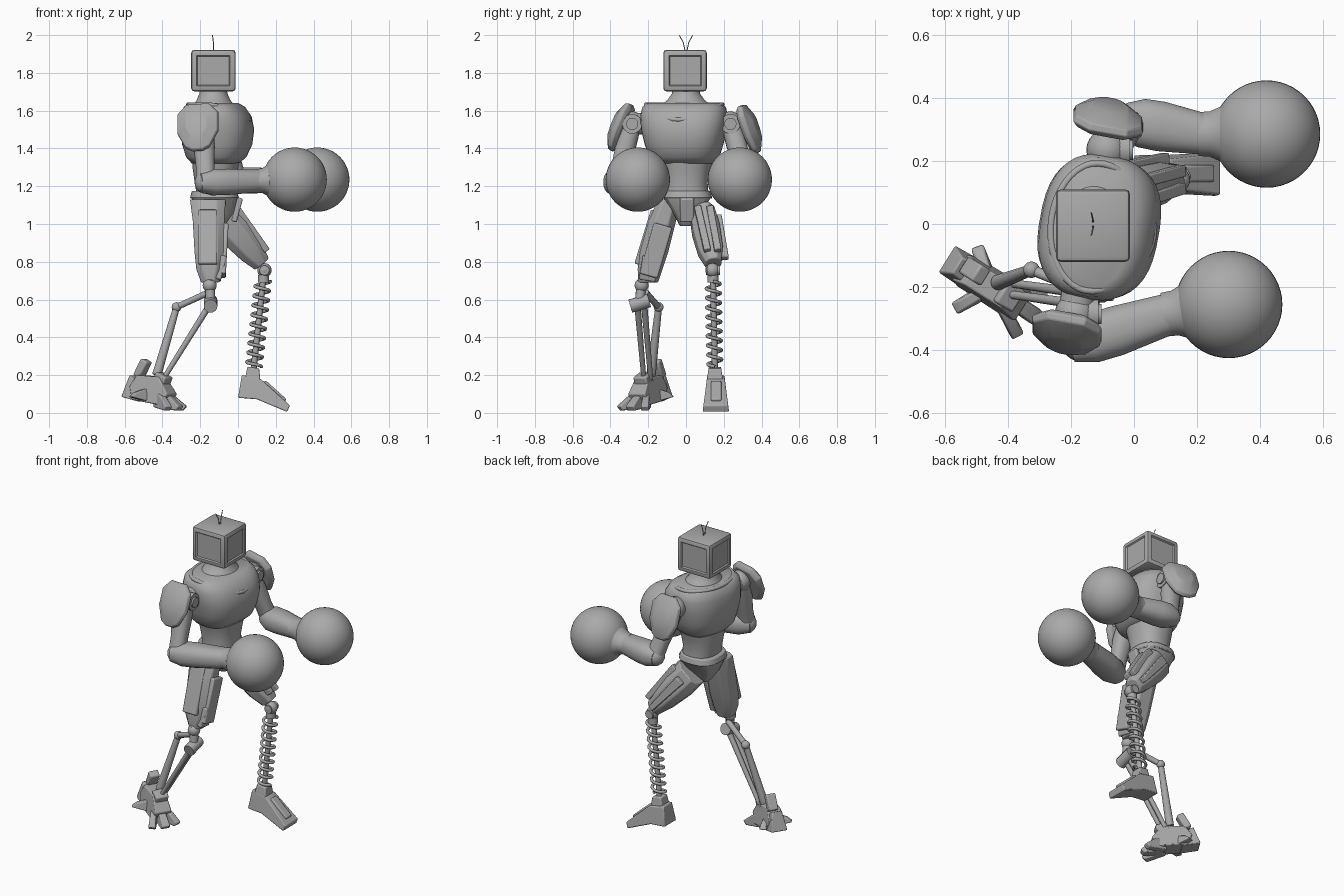
import bpy, bmesh, math
from mathutils import Vector, Matrix

if "Cube" in bpy.data.objects:
    bpy.data.objects.remove(bpy.data.objects["Cube"], do_unlink=True)

GREY = bpy.data.materials.new("plain_grey")
GREY.use_nodes = True
GREY.diffuse_color = (0.4, 0.4, 0.4, 1)
GREY.node_tree.nodes["Principled BSDF"].inputs["Base Color"].default_value = (0.4, 0.4, 0.4, 1)
TWIST = Vector((0.18, 0.98, 0))  # shoulder line


def finish(name, bm, bevel=0.0, angle=35):
    bmesh.ops.recalc_face_normals(bm, faces=bm.faces)
    mesh = bpy.data.meshes.new(name)
    bm.to_mesh(mesh)
    bm.free()
    mesh.materials.append(GREY)
    ob = bpy.data.objects.new(name, mesh)
    bpy.context.collection.objects.link(ob)
    bpy.ops.object.select_all(action="DESELECT")
    ob.select_set(True)
    bpy.context.view_layer.objects.active = ob
    bpy.ops.object.shade_smooth_by_angle(angle=math.radians(angle))
    if bevel:
        mod = ob.modifiers.new("soft_edges", "BEVEL")
        mod.width = bevel
        mod.segments = 2
    return ob


def loft(name, stations, n=24, power=2.0, side=(0, 1, 0), axis=None, bevel=0.0, angle=35):
    """Skin rings given as (centre, half width along side, half depth)."""
    bm = bmesh.new()
    t = Vector(axis) if axis else Vector(stations[-1][0]) - Vector(stations[0][0])
    t.normalize()
    s = Vector(side)
    s = (s - t * s.dot(t)).normalized()
    d = s.cross(t)
    rings = []
    for c, a, b in stations:
        ring = []
        for i in range(n):
            q = 2 * math.pi * (i + 0.5) / n
            u, v = math.cos(q), math.sin(q)
            u = math.copysign(abs(u) ** (2 / power), u)
            v = math.copysign(abs(v) ** (2 / power), v)
            ring.append(bm.verts.new(Vector(c) + s * a * u + d * b * v))
        rings.append(ring)
    for r0, r1 in zip(rings, rings[1:]):
        for i in range(n):
            j = (i + 1) % n
            bm.faces.new((r0[i], r0[j], r1[j], r1[i]))
    bm.faces.new(rings[0])
    bm.faces.new(rings[-1])
    return finish(name, bm, bevel, angle)


def rod(name, p, q, r0, r1=None, n=12):
    return loft(name, [(p, r0, r0), (q, r1 or r0, r1 or r0)], n, side=(0.3, 1, 0.1))


def ball(name, c, r, n=24):
    bm = bmesh.new()
    bmesh.ops.create_uvsphere(bm, u_segments=n, v_segments=n // 2, radius=r,
                              matrix=Matrix.Translation(c))
    return finish(name, bm, angle=60)


def block(name, c, size, yaw=0, pitch=0, roll=0, bevel=0.008):
    bm = bmesh.new()
    m = (Matrix.Translation(c) @ Matrix.Rotation(math.radians(yaw), 4, "Z")
         @ Matrix.Rotation(math.radians(pitch), 4, "Y")
         @ Matrix.Rotation(math.radians(roll), 4, "X") @ Matrix.Diagonal((*size, 1)))
    bmesh.ops.create_cube(bm, size=1, matrix=m)
    return finish(name, bm, bevel)


def prism(name, outline, w0, w1, origin=(0, 0, 0), yaw=0, bevel=0.006):
    """Side outline in x and z; half width goes from w0 at the bottom to w1 at the top."""
    bm = bmesh.new()
    lo, hi = min(z for x, z in outline), max(z for x, z in outline)
    sides = []
    for sg in (-1, 1):
        sides.append([bm.verts.new((x, sg * (w0 + (w1 - w0) * (z - lo) / (hi - lo)), z))
                      for x, z in outline])
    for f in sides:
        bm.faces.new(f)
    for i in range(len(outline)):
        j = (i + 1) % len(outline)
        bm.faces.new((sides[0][i], sides[0][j], sides[1][j], sides[1][i]))
    m = Matrix.Translation(origin) @ Matrix.Rotation(math.radians(yaw), 4, "Z")
    bmesh.ops.transform(bm, matrix=m, verts=bm.verts)
    return finish(name, bm, bevel)


def tube(name, points, r, cyclic=False):
    cu = bpy.data.curves.new(name, "CURVE")
    cu.dimensions = "3D"
    cu.bevel_depth = r
    cu.bevel_resolution = 2
    sp = cu.splines.new("POLY")
    sp.points.add(len(points) - 1)
    for p, co in zip(sp.points, points):
        p.co = (*co, 1)
    sp.use_cyclic_u = cyclic
    cu.materials.append(GREY)
    ob = bpy.data.objects.new(name, cu)
    bpy.context.collection.objects.link(ob)
    return ob


# Head: rounded box with a recessed panel on each side and the face
bm = bmesh.new()
bmesh.ops.create_cube(bm, size=1, matrix=Matrix.Translation((-0.13, -0.005, 1.812))
                      @ Matrix.Diagonal((0.235, 0.23, 0.22, 1)))
bmesh.ops.bevel(bm, geom=bm.edges[:], offset=0.016, segments=2, profile=0.5, affect="EDGES")
panels = [f for f in bm.faces if f.calc_area() > 0.02 and abs(f.normal.z) < 0.5]
bmesh.ops.inset_individual(bm, faces=panels, thickness=0.018)
bmesh.ops.inset_individual(bm, faces=panels, thickness=0.008, depth=-0.008)
finish("head", bm)
for sg in (-1, 1):
    tube("antenna", [(-0.13, sg * 0.004, 1.91), (-0.13, sg * 0.014, 1.96),
                     (-0.135, sg * 0.035, 1.999)], 0.0025)
loft("neck", [((-0.12, 0, 1.56), 0.18, 0.15), ((-0.125, 0, 1.62), 0.145, 0.115),
              ((-0.13, 0, 1.655), 0.1, 0.09), ((-0.13, 0, 1.69), 0.075, 0.075),
              ((-0.13, 0, 1.72), 0.07, 0.07)], 32, axis=(0, 0, 1), angle=60)

# Torso
loft("chest", [((-0.12, -0.01, 1.32), 0.15, 0.12), ((-0.115, -0.01, 1.355), 0.185, 0.155),
               ((-0.11, -0.01, 1.42), 0.205, 0.18), ((-0.11, -0.01, 1.50), 0.225, 0.19),
               ((-0.115, -0.01, 1.57), 0.23, 0.18), ((-0.125, -0.01, 1.62), 0.22, 0.155),
               ((-0.13, -0.01, 1.64), 0.19, 0.125)],
     40, 2.6, side=TWIST, axis=(0, 0, 1), angle=60)
collar = []
for i in range(40):
    q = 2 * math.pi * i / 40
    dip = max(0, math.cos(q)) ** 2
    collar.append((-0.125 + 0.135 * math.cos(q) + 0.05 * dip + 0.03 * math.sin(q),
                   -0.01 + 0.2 * math.sin(q) - 0.03 * math.cos(q), 1.632 - 0.08 * dip))
tube("collar_rim", collar, 0.012, True)
loft("abdomen", [((-0.115, 0, 1.16), 0.12, 0.105), ((-0.12, 0, 1.22), 0.115, 0.11),
                 ((-0.12, 0, 1.29), 0.13, 0.12), ((-0.115, 0, 1.37), 0.15, 0.13)],
     32, 2.3, axis=(0, 0, 1), angle=60)
loft("belt", [((-0.125, 0.005, 1.135), 0.135, 0.13), ((-0.125, 0.005, 1.175), 0.125, 0.12)],
     32, 2.6, axis=(0, 0, 1), bevel=0.006)
loft("pelvis", [((-0.12, 0.005, 0.99), 0.04, 0.05), ((-0.12, 0.005, 1.06), 0.075, 0.1),
                ((-0.125, 0.005, 1.14), 0.13, 0.125)], 12, 3, axis=(0, 0, 1), bevel=0.004)
block("pelvis_plate", (-0.005, 0.005, 1.075), (0.03, 0.075, 0.13), pitch=15)


# Arms: shoulder joint, shield pad, upper arm, elbow, forearm and glove
def arm(side, shoulder, elbow, cuff, glove, pad, lean):
    sg = 1 if side == "left" else -1
    sh, el, cu, gl = (Vector(v) for v in (shoulder, elbow, cuff, glove))
    rod(side + "_shoulder_axle", sh - TWIST * sg * 0.09, sh + TWIST * sg * 0.05, 0.06, 0.05, 24)
    ball(side + "_shoulder", sh, 0.066)
    rod(side + "_shoulder_disc", sh, sh + Vector((0.072, 0, 0)), 0.052, n=24)
    rod(side + "_shoulder_hub", sh, sh + Vector((0.082, 0, 0)), 0.032, n=24)
    up = Vector((0, -sg * lean, 1)).normalized()
    out = (TWIST * sg - up * (TWIST * sg).dot(up)).normalized()
    pc = Vector(pad)
    # The pad is a domed shield with a tall many-sided outline
    bm = bmesh.new()
    across = up.cross(out)
    outline = [(-0.55, 1), (0.55, 1), (1, 0.6), (1, -0.2), (0.6, -0.85),
               (0.25, -1), (-0.25, -1), (-0.6, -0.85), (-1, -0.2), (-1, 0.6)]
    rings = [[bm.verts.new(pc + across * x * 0.112 * k + up * z * 0.135 * k + out * h)
              for x, z in outline] for k, h in ((0.85, -0.035), (1, -0.015), (0.95, 0.005), (0.5, 0.035))]
    for a, b in zip(rings, rings[1:]):
        for i in range(len(outline)):
            j = (i + 1) % len(outline)
            bm.faces.new((a[i], a[j], b[j], b[i]))
    bm.faces.new(rings[0])
    bm.faces.new(rings[-1])
    finish(side + "_shoulder_pad", bm, 0.004)
    loft(side + "_upper_arm", [(sh, 0.05, 0.05), (sh.lerp(el, 0.35), 0.055, 0.058),
                               (sh.lerp(el, 0.7), 0.046, 0.05), (el, 0.05, 0.052)], 16, 2.4)
    ball(side + "_elbow", el, 0.06)
    loft(side + "_forearm", [(el.lerp(cu, -0.12), 0.055, 0.05), (el.lerp(cu, 0.12), 0.078, 0.07),
                             (el.lerp(cu, 0.4), 0.08, 0.07), (cu, 0.066, 0.06)], 20, 2.4)
    d = (gl - cu).normalized()
    loft(side + "_glove_cuff", [(cu - d * 0.015, 0.07, 0.062), (cu + d * 0.02, 0.072, 0.066),
                                (cu + d * 0.06, 0.09, 0.09), (cu + d * 0.1, 0.125, 0.125)],
         32, angle=60)
    ball(side + "_glove", gl, 0.17, 48)


arm("right", (-0.185, -0.285, 1.53), (-0.17, -0.375, 1.22), (0.11, -0.285, 1.228),
    (0.3, -0.255, 1.235), (-0.215, -0.355, 1.515), 0.42)
arm("left", (-0.085, 0.235, 1.53), (-0.005, 0.325, 1.23), (0.22, 0.285, 1.232),
    (0.42, 0.285, 1.235), (-0.08, 0.345, 1.505), 0.35)

# Right thigh with armour plates and knee
loft("right_thigh", [((-0.16, -0.09, 1.13), 0.06, 0.1), ((-0.155, -0.125, 1.02), 0.078, 0.09),
                     ((-0.15, -0.17, 0.85), 0.08, 0.085), ((-0.15, -0.19, 0.76), 0.07, 0.075),
                     ((-0.148, -0.2, 0.69), 0.055, 0.05)], 8, 2.6, axis=(0, 0, 1), bevel=0.006)
block("right_thigh_plate", (-0.075, -0.16, 0.86), (0.035, 0.1, 0.28), roll=-16, pitch=3)
block("right_thigh_side_plate", (-0.16, -0.215, 0.93), (0.1, 0.03, 0.3), roll=-17)
block("right_knee_guard", (-0.095, -0.195, 0.765), (0.04, 0.09, 0.13), pitch=14, roll=-10)
ball("right_knee", (-0.15, -0.235, 0.675), 0.037)
rod("right_knee_link", (-0.15, -0.235, 0.7), (-0.145, -0.245, 0.58), 0.026)
rod("right_shin_axle", (-0.145, -0.295, 0.565), (-0.145, -0.195, 0.595), 0.036, n=16)

# Right shin: a triangle of rods
heel, ankle = (-0.325, -0.145, 0.56), (-0.43, -0.185, 0.2)
rod("right_shin_brace", (-0.15, -0.215, 0.64), heel, 0.017)
ball("right_shin_pivot", heel, 0.026)
rod("right_shin_back_rod", heel, ankle, 0.018, 0.025)
for dy in (-0.018, 0.018):
    rod("right_shin_front_rod", (-0.145, -0.24 + dy, 0.58), (-0.395, -0.205 + dy, 0.18), 0.017, 0.013)

# Right foot: a body, heel pieces and fanned toes
foot = (-0.45, -0.2, 0)
prism("right_foot_body", [(-0.1, 0.07), (0.08, 0.04), (0.12, 0.1), (0.06, 0.19), (-0.08, 0.2),
                          (-0.12, 0.14)], 0.06, 0.04, foot, -32)
prism("right_heel", [(-0.17, 0.085), (-0.06, 0.06), (-0.05, 0.15), (-0.13, 0.2)],
      0.055, 0.03, foot, -32)
block("right_heel_spur", (-0.505, -0.15, 0.235), (0.045, 0.06, 0.1), -32, 30)
block("right_ankle_guard", (-0.4, -0.225, 0.175), (0.07, 0.08, 0.06), -32, 25)
for yaw, w in ((-62, 0.022), (-34, 0.028), (-6, 0.022)):
    prism("right_toe", [(0.04, 0.03), (0.16, 0.012), (0.18, 0.035), (0.12, 0.085), (0.04, 0.12)],
          w, w * 0.7, foot, yaw)
for yaw in (150, 110, -150):
    prism("right_heel_claw", [(0.04, 0.06), (0.14, 0.085), (0.11, 0.11), (0.04, 0.13)],
          0.025, 0.015, foot, yaw)

# Left thigh reaching forward, with long plates
hip, knee = Vector((-0.1, 0.085, 1.06)), Vector((0.125, 0.145, 0.79))
loft("left_thigh", [(hip, 0.07, 0.095), (hip.lerp(knee, 0.35), 0.078, 0.095),
                    (hip.lerp(knee, 0.75), 0.07, 0.075), (knee, 0.045, 0.05)], 8, 2.6, bevel=0.006)
for k, (off, w) in enumerate([((0.06, -0.03, 0.05), 0.02), ((0.06, 0.035, 0.05), 0.02),
                              ((0.0, 0.068, 0.0), 0.032)]):
    o = Vector(off)
    loft("left_thigh_plate", [(hip.lerp(knee, 0.1) + o, w, 0.03), (hip.lerp(knee, 0.9) + o * 0.85, w, 0.018)],
         4, 8, bevel=0.005)
ball("left_knee", (0.14, 0.14, 0.755), 0.038)
rod("left_knee_axle", (0.14, 0.105, 0.755), (0.14, 0.18, 0.755), 0.026, n=16)

# Left shin: a rod inside a spring
top, low = Vector((0.135, 0.143, 0.72)), Vector((0.083, 0.153, 0.235))
rod("left_shin_rod", top, low, 0.016)
rod("left_spring_cap", top + Vector((0, 0, 0.01)), top - Vector((0, 0, 0.03)), 0.03)
coil = []
for i in range(181):
    a = 2 * math.pi * i / 20
    coil.append(top.lerp(low, 0.05 + 0.93 * i / 180)
                + Vector((0.04 * math.cos(a), 0.037 * math.sin(a), 0)))
tube("left_shin_spring", coil, 0.009)

# Left foot: ankle block and a wedge
prism("left_foot", [(0.0, 0.08), (0.1, 0.072), (0.26, 0.005), (0.275, 0.04), (0.12, 0.18), (0.02, 0.2)],
      0.07, 0.045, (0, 0.158, 0))
prism("left_ankle", [(0.035, 0.17), (0.12, 0.16), (0.112, 0.235), (0.05, 0.245)],
      0.045, 0.032, (0, 0.153, 0))
block("left_foot_ridge", (0.195, 0.16, 0.115), (0.15, 0.055, 0.02), pitch=42)
